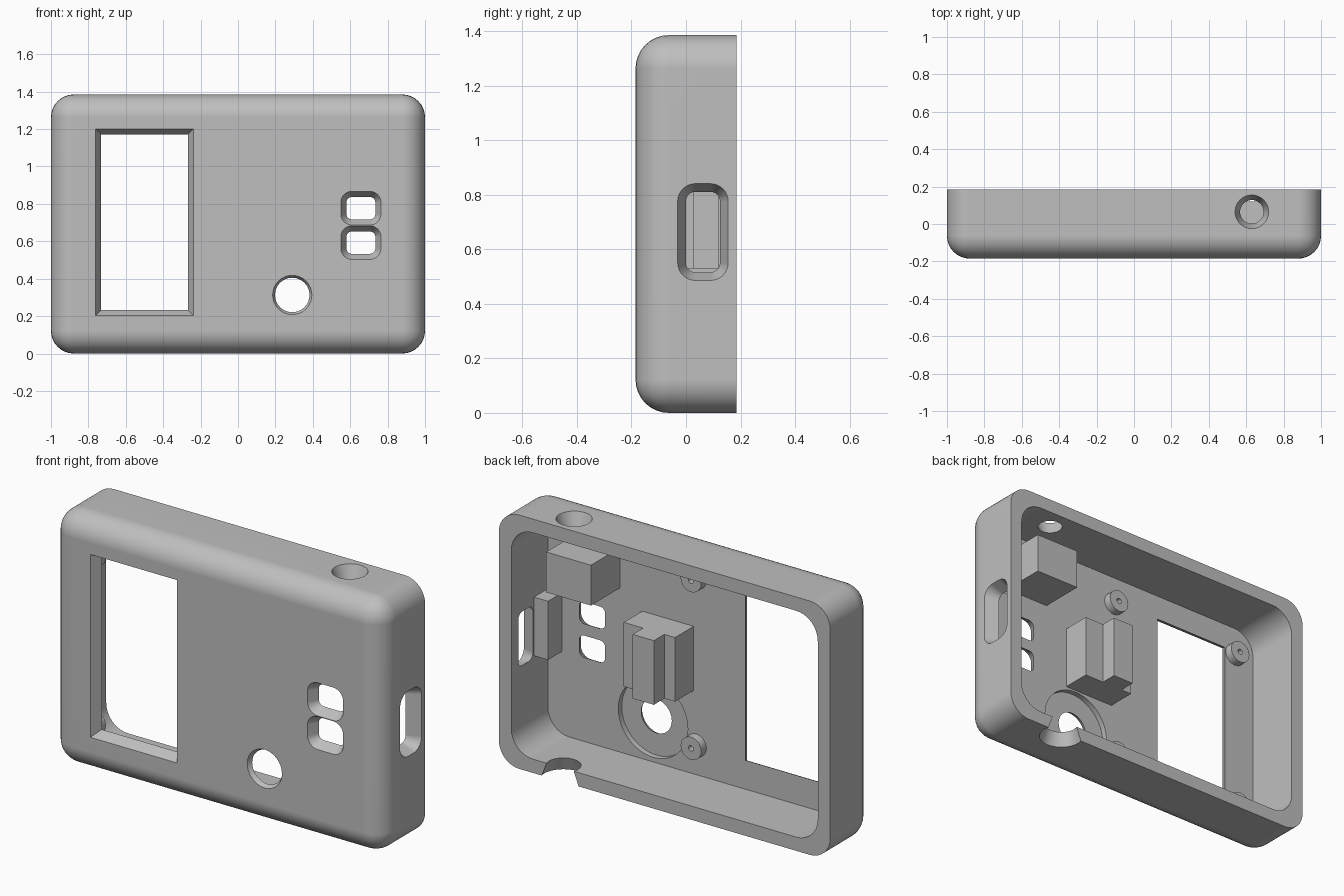
import bpy, bmesh
from math import cos, sin, pi
from mathutils import Vector

cube = bpy.data.objects.get("Cube")
if cube:
    bpy.data.objects.remove(cube, do_unlink=True)

# One grey plastic for everything
GREY = (0.52, 0.52, 0.52, 1)
plastic = bpy.data.materials.new("grey_plastic")
plastic.use_nodes = True
plastic.diffuse_color = GREY
plastic.node_tree.nodes["Principled BSDF"].inputs["Base Color"].default_value = GREY

HEIGHT, DEPTH, FLOOR, WALL = 1.385, 0.37, 0.055, 0.075
BACK = DEPTH / 2
INNER = -BACK + FLOOR          # y of the inside of the front plate
X, Y, Z = Vector((1, 0, 0)), Vector((0, 1, 0)), Vector((0, 0, 1))


def add(name, bm):
    bmesh.ops.recalc_face_normals(bm, faces=bm.faces)
    mesh = bpy.data.meshes.new(name)
    bm.to_mesh(mesh)
    bm.free()
    mesh.materials.append(plastic)
    obj = bpy.data.objects.new(name, mesh)
    bpy.context.collection.objects.link(obj)
    return obj


def ring(w, h, r, seg):
    """Rounded rectangle outline; a circle when w = h = 2r."""
    pts = []
    for k, (sx, sy) in enumerate([(1, 1), (-1, 1), (-1, -1), (1, -1)]):
        for i in range(seg + 1):
            a = (k + (i + 0.5 * (seg == 0)) / max(seg, 1)) * pi / 2
            pts.append((sx * (w / 2 - r) + r * cos(a), sy * (h / 2 - r) + r * sin(a)))
    # full circles have coincident arc ends, so drop the repeats
    out = []
    for p in pts:
        if not out or (Vector(p) - Vector(out[-1])).length > 1e-5:
            out.append(p)
    if (Vector(out[0]) - Vector(out[-1])).length < 1e-5:
        out.pop()
    return out


def loft(name, origin, axes, sections, seg=8):
    """Solid through rounded sections (depth, w, h, r) along the third axis."""
    u, v, n = axes
    bm = bmesh.new()
    loops = [[bm.verts.new(Vector(origin) + u * a + v * b + n * d) for a, b in ring(w, h, r, seg)]
             for d, w, h, r in sections]
    for lo, hi in zip(loops, loops[1:]):
        for i in range(len(lo)):
            j = (i + 1) % len(lo)
            bm.faces.new((lo[i], lo[j], hi[j], hi[i]))
    bm.faces.new(loops[0])
    bm.faces.new(loops[-1])
    return add(name, bm)


def prism(name, outline, z0, z1):
    bm = bmesh.new()
    base = bm.faces.new([bm.verts.new((x, y, z0)) for x, y in outline])
    top = bmesh.ops.extrude_face_region(bm, geom=[base])["geom"]
    bmesh.ops.translate(bm, vec=(0, 0, z1 - z0),
                        verts=[e for e in top if isinstance(e, bmesh.types.BMVert)])
    return add(name, bm)


def cut(target, cutter):
    cutter.hide_render = True
    mod = target.modifiers.new("cut", "BOOLEAN")
    mod.operation, mod.solver, mod.object = "DIFFERENCE", "EXACT", cutter
    bpy.context.view_layer.objects.active = target
    bpy.ops.object.modifier_apply(modifier=mod.name)
    bpy.data.objects.remove(cutter, do_unlink=True)


def opening(origin, axes, thick, w, h, r, slope, seg=8):
    """Cut a hole through the shell that narrows inward by slope."""
    inner = (w - 2 * slope, h - 2 * slope, max(r - slope, 0))
    cut(shell, loft("cutter", origin, axes,
                    [(-0.02, w, h, r), (0, w, h, r), (thick, *inner), (thick + 0.02, *inner)], seg))


# Shell: box with every edge rounded except around the open back
bm = bmesh.new()
bmesh.ops.create_cube(bm, size=1)
for v in bm.verts:
    v.co = (v.co.x * 2, v.co.y * DEPTH, (v.co.z + 0.5) * HEIGHT)
edges = [e for e in bm.edges if not all(v.co.y > 0 for v in e.verts)]
bmesh.ops.bevel(bm, geom=edges, offset=0.122, segments=8, profile=0.5, affect="EDGES")
shell = add("case_shell", bm)

# Cavity
FRONT, SIDE, TOP, BOTTOM = (X, Z, Y), (Y, Z, -X), (X, Y, -Z), (X, Y, Z)
cut(shell, loft("cutter", (0, INNER, HEIGHT / 2), FRONT,
                [(0, 2 - 2 * WALL, HEIGHT - 2 * WALL, 0.13),
                 (DEPTH, 2 - 2 * WALL, HEIGHT - 2 * WALL, 0.13)]))

# Round recess behind the dial hole
cut(shell, loft("cutter", (0.29, INNER - 0.03, 0.31), FRONT,
                [(0, 0.42, 0.42, 0.21), (0.05, 0.42, 0.42, 0.21)], 12))

# Front openings: screen window, two buttons, dial hole
opening((-0.5, -BACK, 0.702), FRONT, FLOOR, 0.523, 0.998, 0, 0.03, 0)
for z in (0.593, 0.777):
    opening((0.657, -BACK, z), FRONT, FLOOR, 0.215, 0.18, 0.06, 0.03)
opening((0.29, -BACK, 0.313), FRONT, FLOOR, 0.21, 0.21, 0.105, 0.028)

# Side slot, top hole and cable notch in the bottom rim
opening((1, 0.062, 0.663), SIDE, WALL, 0.185, 0.355, 0.065, 0.03)
opening((0.63, 0.065, HEIGHT), TOP, WALL, 0.18, 0.18, 0.09, 0.027)
opening((0.63, 0.157, 0), BOTTOM, WALL, 0.23, 0.23, 0.115, 0.028)

# Inner blocks
SUNK = INNER - 0.01
parts = [shell]


def block(name, x0, x1, y1, z0, z1):
    parts.append(prism(name, [(x0, SUNK), (x1, SUNK), (x1, y1), (x0, y1)], z0, z1))


block("top_block", 0.49, 0.76, 0.12, 0.97, 1.19)
block("side_block", 0.84, 1 - WALL + 0.01, -0.01, 0.53, 0.85)
parts.append(prism("centre_block", [(0.045, SUNK), (0.355, SUNK), (0.355, 0.03), (0.238, 0.03),
                                    (0.238, 0.12), (0.11, 0.12), (0.11, 0.03), (0.045, 0.03)],
                   0.53, 0.88))

# Screw posts with blind holes
for side, x in (("right", -0.80), ("left", 0.03)):
    for level, z in (("lower", 0.235), ("upper", 1.15)):
        parts.append(loft(f"{level}_{side}_post", (x, SUNK, z), FRONT,
                          [(0, 0.124, 0.124, 0.062), (0.055, 0.124, 0.124, 0.062),
                           (0.055, 0.03, 0.03, 0.015), (0.015, 0.03, 0.03, 0.015)], 6))

# Smooth rounded surfaces, crisp edges
for obj in parts:
    bpy.ops.object.select_all(action="DESELECT")
    obj.select_set(True)
    bpy.context.view_layer.objects.active = obj
    bpy.ops.object.shade_smooth_by_angle(angle=pi / 6)
weighted = shell.modifiers.new("even_normals", "WEIGHTED_NORMAL")
weighted.keep_sharp = True
